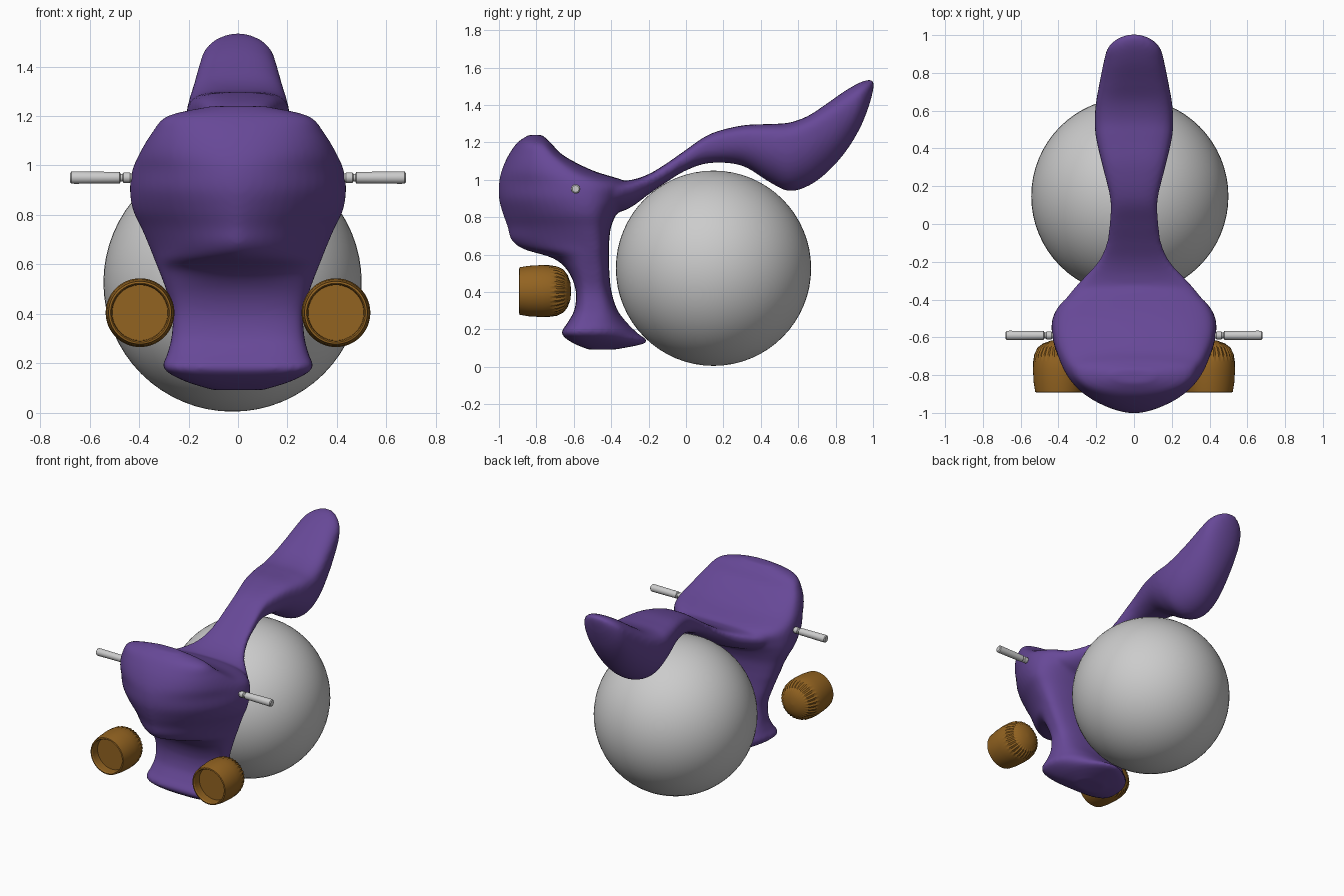
import bpy, bmesh, math
from mathutils import Vector


def material(name, rgb):
    m = bpy.data.materials.new(name)
    m.diffuse_color = (*rgb, 1)
    return m


PURPLE = material("purple_paint", (0.135, 0.065, 0.31))
AMBER = material("amber_metal", (0.29, 0.125, 0.015))


def make_object(name, bm, mat=None, angle=40):
    bmesh.ops.recalc_face_normals(bm, faces=bm.faces)
    me = bpy.data.meshes.new(name)
    bm.to_mesh(me)
    bm.free()
    ob = bpy.data.objects.new(name, me)
    bpy.context.collection.objects.link(ob)
    if mat:
        me.materials.append(mat)
    bpy.ops.object.select_all(action='DESELECT')
    ob.select_set(True)
    bpy.context.view_layer.objects.active = ob
    bpy.ops.object.shade_smooth_by_angle(angle=math.radians(angle))
    return ob


def skin(bm, rings, closed_ends=True):
    loops = [[bm.verts.new(p) for p in r] for r in rings]
    n = len(loops[0])
    for a, b in zip(loops, loops[1:]):
        for i in range(n):
            j = (i + 1) % n
            bm.faces.new((a[i], a[j], b[j], b[i]))
    if closed_ends:
        bm.faces.new(loops[0])
        bm.faces.new(loops[-1])


def refine(rows, steps=5):
    """Catmull-Rom interpolation between section rows."""
    out = []
    for i in range(len(rows) - 1):
        p = [rows[max(0, min(len(rows) - 1, i + k))] for k in (-1, 0, 1, 2)]
        for s in range(steps):
            t = s / steps
            out.append([0.5 * (2 * b + (c - a) * t + (2 * a - 5 * b + 4 * c - d) * t * t
                               + (3 * b - a - 3 * c + d) * t ** 3) for a, b, c, d in zip(*p)])
    return out + [list(rows[-1])]


def section(half, low, mid, high, n_low, n_high, count=56):
    """Closed outline: two different superellipse halves meeting at 'mid'."""
    pts = []
    for i in range(count):
        a = 2 * math.pi * (i + 0.5) / count
        c, s = math.cos(a), math.sin(a)
        n = n_high if s > 0 else n_low
        u = math.copysign(abs(c) ** (2 / n), c) * half
        v = abs(s) ** (2 / n)
        pts.append((u, mid + v * (high - mid) if s > 0 else mid - v * (mid - low)))
    return pts


# Front fairing and leg shield: z, front y, widest y, back y, half width, front and back roundness
shield = [
    (0.092, -0.52, -0.46, -0.38, 0.10, 2.5, 2.0),
    (0.13, -0.61, -0.50, -0.21, 0.22, 3.0, 1.8),
    (0.18, -0.665, -0.53, -0.26, 0.30, 3.5, 2.0),
    (0.24, -0.63, -0.51, -0.32, 0.285, 3.5, 2.4),
    (0.31, -0.595, -0.50, -0.37, 0.268, 3.5, 3.0),
    (0.41, -0.59, -0.50, -0.40, 0.265, 3.5, 3.0),
    (0.51, -0.63, -0.50, -0.41, 0.295, 3.0, 3.0),
    (0.58, -0.71, -0.51, -0.412, 0.322, 2.1, 3.0),
    (0.63, -0.87, -0.51, -0.412, 0.342, 1.6, 3.0),
    (0.68, -0.935, -0.52, -0.41, 0.362, 1.45, 3.0),
    (0.75, -0.955, -0.53, -0.40, 0.392, 1.5, 2.8),
    (0.82, -0.98, -0.54, -0.37, 0.425, 1.6, 2.5),
    (0.90, -1.0, -0.55, -0.32, 0.437, 1.75, 2.3),
    (0.98, -1.0, -0.57, -0.30, 0.428, 1.85, 2.2),
    (1.05, -0.985, -0.65, -0.50, 0.398, 2.0, 2.2),
    (1.13, -0.95, -0.73, -0.655, 0.35, 2.1, 2.3),
    (1.20, -0.90, -0.785, -0.725, 0.285, 2.2, 2.4),
    (1.24, -0.84, -0.80, -0.77, 0.11, 2.2, 2.2),
]
bm = bmesh.new()
skin(bm, [[(u, v, z) for u, v in section(w, f, m, b, nf, nb)]
          for z, f, m, b, w, nf, nb in refine(shield)])

# Neck, seat and raised tail: y, bottom z, top z, half width, lower and upper roundness
seat = [
    (-0.55, 0.84, 1.05, 0.40, 2.2, 2.2),
    (-0.40, 0.82, 1.00, 0.36, 2.2, 2.6),
    (-0.30, 0.85, 0.998, 0.28, 2.2, 2.8),
    (-0.20, 0.922, 1.03, 0.19, 2.5, 3.0),
    (-0.10, 0.99, 1.09, 0.145, 2.5, 3.0),
    (0.00, 1.05, 1.16, 0.13, 2.5, 3.0),
    (0.13, 1.09, 1.245, 0.125, 2.4, 3.0),
    (0.30, 1.075, 1.29, 0.165, 2.2, 3.2),
    (0.45, 0.985, 1.298, 0.20, 2.0, 3.5),
    (0.55, 0.94, 1.305, 0.208, 2.0, 3.5),
    (0.65, 0.965, 1.34, 0.20, 2.0, 3.5),
    (0.75, 1.035, 1.405, 0.182, 2.0, 3.0),
    (0.85, 1.145, 1.475, 0.162, 2.0, 2.6),
    (0.93, 1.275, 1.52, 0.14, 2.0, 2.3),
    (0.98, 1.40, 1.535, 0.09, 2.0, 2.0),
    (1.003, 1.49, 1.533, 0.03, 2.0, 2.0),
]
skin(bm, [[(u, y, v) for u, v in section(w, lo, lo + 0.66 * (hi - lo), hi, nl, nh)]
          for y, lo, hi, w, nl, nh in refine(seat)])
body = make_object("scooter_body", bm, PURPLE, 60)

# Fuse the two lofts into one flowing skin
rm = body.modifiers.new("fuse", 'REMESH')
rm.mode = 'VOXEL'
rm.voxel_size = 0.012
rm.use_smooth_shade = True
sm = body.modifiers.new("soften", 'SMOOTH')
sm.factor = 0.5
sm.iterations = 8

# Large ball wheel
bm = bmesh.new()
bmesh.ops.create_uvsphere(bm, u_segments=64, v_segments=32, radius=0.522)
bmesh.ops.translate(bm, verts=bm.verts, vec=(-0.022, 0.147, 0.527))
make_object("ball_wheel", bm)

# Ribbed cup lamps: radius, y, rib depth
lamp = [(0.002, -0.835, 0), (0.112, -0.835, 0), (0.114, -0.885, 0), (0.119, -0.892, 0),
        (0.127, -0.89, 0), (0.135, -0.84, 0), (0.139, -0.77, 0), (0.138, -0.73, 0.015),
        (0.132, -0.69, 0.05), (0.115, -0.655, 0.06), (0.085, -0.632, 0.06),
        (0.045, -0.618, 0.03), (0.002, -0.614, 0)]
# Handlebar grips: distance from centre, radius
grip = [(0.40, 0.012), (0.432, 0.016), (0.437, 0.021), (0.462, 0.021), (0.467, 0.015),
        (0.474, 0.015), (0.478, 0.023), (0.66, 0.025), (0.674, 0.024), (0.679, 0.018)]
SEG = 64
for side, label in ((-1, "left"), (1, "right")):
    bm = bmesh.new()
    rings = []
    for r, y, rib in lamp:
        ring = []
        for i in range(SEG):
            a = 2 * math.pi * i / SEG
            q = r * (1 - rib * (i % 2))
            ring.append((side * 0.396 + q * math.cos(a), y, 0.405 + q * math.sin(a)))
        rings.append(ring)
    skin(bm, rings)
    make_object(label + "_lamp", bm, AMBER, 30)

    bm = bmesh.new()
    skin(bm, [[(side * x, -0.59 + r * math.cos(k * math.pi / 12),
                0.951 + r * math.sin(k * math.pi / 12)) for k in range(24)] for x, r in grip])
    make_object(label + "_handle", bm)
